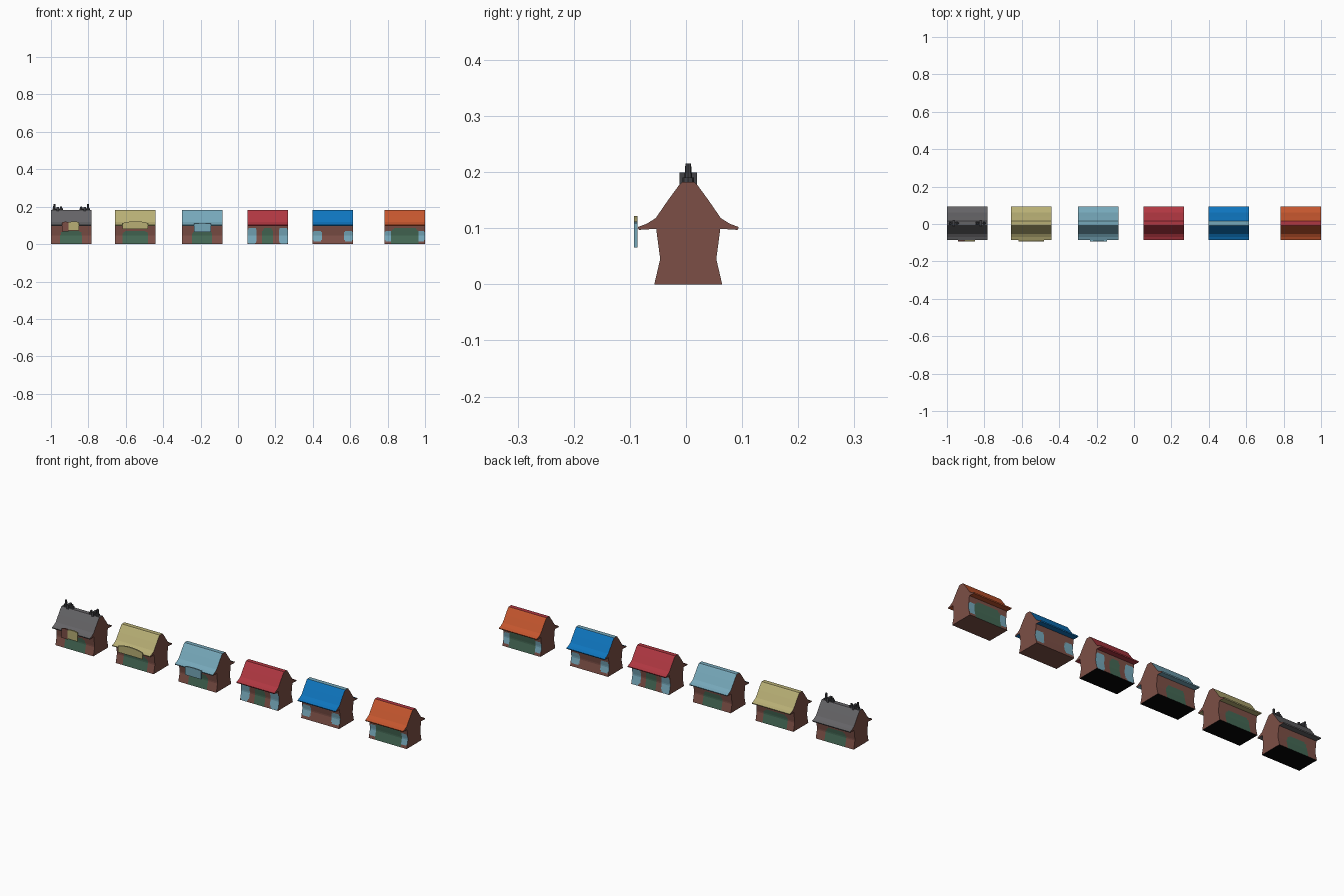
import bpy, bmesh, math

if "Cube" in bpy.data.objects:
    bpy.data.objects.remove(bpy.data.objects["Cube"])


def lin(c):
    c /= 255
    return c / 12.92 if c <= 0.04045 else ((c + 0.055) / 1.055) ** 2.4


def material(name, r, g, b):
    m = bpy.data.materials.new(name)
    m.diffuse_color = (lin(r), lin(g), lin(b), 1)
    m.use_nodes = True
    m.node_tree.nodes["Principled BSDF"].inputs["Base Color"].default_value = m.diffuse_color
    return m


BRICK = material("brick_brown", 124, 79, 70)
GREEN = material("shopfront_green", 68, 104, 84)
GREY = material("slate_grey", 100, 99, 102)
KHAKI = material("khaki", 184, 175, 117)
PALE = material("pale_blue", 118, 168, 186)
RED = material("red", 176, 55, 65)
BLUE = material("blue", 14, 117, 190)
ORANGE = material("orange", 196, 86, 46)
DARK = material("chimney_charcoal", 66, 66, 70)
BLACK = material("base_black", 6, 6, 6)

CY, HX = 0.004, 0.108          # ridge line in y, half length of a house


def finish(bm, name, mats):
    me = bpy.data.meshes.new(name)
    bm.to_mesh(me)
    bm.free()
    for m in mats:
        me.materials.append(m)
    ob = bpy.data.objects.new(name, me)
    bpy.context.collection.objects.link(ob)
    return ob


def wall_half(z):
    """Waisted wall: half depth at a height."""
    if z < 0.045:
        return 0.0605 - 0.0105 * z / 0.045
    return 0.05 + 0.007 * min(1, (z - 0.045) / 0.053)


def inside_arch(u, z, half, top):
    """Door with rounded top corners."""
    r = min(half, 0.03)
    dx, dz = max(0, abs(u) - half + r), max(0, z - top + r)
    return abs(u) < half and z < top and math.hypot(dx, dz) < r


def house(name, cx, roof, ridge, base, door, windows):
    rows, cols = 14, 44
    walls = [(wall_half(0.099 * i / rows), 0.099 * i / rows) for i in range(rows + 1)]
    roof_pts = [(0.088, 0.097), (0.090, 0.102), (0.074, 0.108), (0.058, 0.118),
                (0.036, 0.150), (0.0155, 0.178), (0.011, 0.182)]
    half = walls + roof_pts
    prof = [(CY - d, z) for d, z in half] + [(CY + d, z) for d, z in reversed(half)]
    bm = bmesh.new()
    n = len(prof)
    rings = [[bm.verts.new((cx - HX + 2 * HX * i / cols, y, z)) for y, z in prof]
             for i in range(cols + 1)]
    for a, b in zip(rings, rings[1:]):
        for j in range(n):
            k = (j + 1) % n
            f = bm.faces.new((a[j], a[k], b[k], b[j]))
            c = f.calc_center_median()
            u, z = c.x - cx, c.z
            level = min(j, n - 2 - j)
            if j == n - 1:
                f.material_index = 4                     # underside
            elif j == n // 2 - 1:
                f.material_index = 3                     # ridge cap
            elif level >= rows:
                f.material_index = 2                     # roof and eaves
            elif door and inside_arch(u, z, *door):
                f.material_index = 1
            elif windows:
                # oval windows close to the corners
                e = ((abs(u) - 0.084) / 0.025) ** 4 + ((z - 0.043) / windows) ** 4
                f.material_index = 5 if e < 1 else 0
    bm.faces.new(rings[0])                               # brick gables
    bm.faces.new(rings[-1])
    bmesh.ops.recalc_face_normals(bm, faces=bm.faces)
    finish(bm, name, [BRICK, GREEN, roof, ridge, base, PALE])


def sign(name, x0, x1, z0, z1, rise, mat, y=-0.0895):
    """Thin hanging board with an arched top edge."""
    bm = bmesh.new()
    pts = [(x0, z0), (x1, z0)]
    for i in range(9):
        t = 1 - i / 8
        pts.append((x0 + (x1 - x0) * t, z1 - rise * (2 * t - 1) ** 2))
    front = [bm.verts.new((x, y - 0.0035, z)) for x, z in pts]
    back = [bm.verts.new((x, y + 0.0035, z)) for x, z in pts]
    bm.faces.new(front)
    bm.faces.new(back[::-1])
    for i in range(len(pts)):
        k = (i + 1) % len(pts)
        bm.faces.new((front[k], front[i], back[i], back[k]))
    bmesh.ops.recalc_face_normals(bm, faces=bm.faces)
    finish(bm, name, [mat])


def cone(name, x, y, z0, z1, r0, r1):
    bpy.ops.mesh.primitive_cone_add(vertices=8, radius1=r0, radius2=r1,
                                    depth=z1 - z0, location=(x, y, (z0 + z1) / 2))
    ob = bpy.context.object
    ob.name = name
    ob.data.materials.append(DARK)


# row of six shops: name, x, roof, ridge, underside, door (half width, top), window half height
for spec in [
    ("grey_house", -0.892, GREY, GREY, BLACK, (0.058, 0.072), 0),
    ("khaki_house", -0.549, KHAKI, KHAKI, BLACK, (0.070, 0.072), 0),
    ("pale_blue_house", -0.192, PALE, PALE, BLACK, (0.056, 0.072), 0),
    ("red_house", 0.159, RED, RED, BLACK, (0.031, 0.088), 0.042),
    ("blue_house", 0.507, BLUE, PALE, BRICK, None, 0.029),
    ("orange_house", 0.892, ORANGE, RED, BRICK, (0.074, 0.085), 0.029),
]:
    house(*spec)

# hanging signs
sign("grey_house_sign_brick", -0.940, -0.905, 0.068, 0.120, 0.004, BRICK)
sign("grey_house_sign_khaki", -0.905, -0.850, 0.072, 0.121, 0.004, KHAKI)
sign("khaki_house_sign", -0.617, -0.480, 0.080, 0.122, 0.010, KHAKI)
sign("pale_blue_house_sign", -0.236, -0.145, 0.066, 0.112, 0.003, PALE)

# chimney clusters on the grey house
for side, s in (("left", -1), ("right", 1)):
    mid = -0.892 + s * 0.072
    for i, (dx, top) in enumerate([(-0.018, 0.200), (0.0, 0.196), (0.018, 0.215)]):
        x = mid + s * dx
        cone(f"{side}_chimney_base_{i}", x, CY, 0.176, 0.190, 0.011, 0.010)
        cone(f"{side}_chimney_pot_{i}", x, CY, 0.188, top, 0.007, 0.005)
    bpy.ops.mesh.primitive_cube_add(size=1, location=(mid, CY, 0.186))
    stack = bpy.context.object
    stack.name = f"{side}_chimney_stack"
    stack.scale = (0.012, 0.031, 0.026)
    stack.data.materials.append(DARK)
